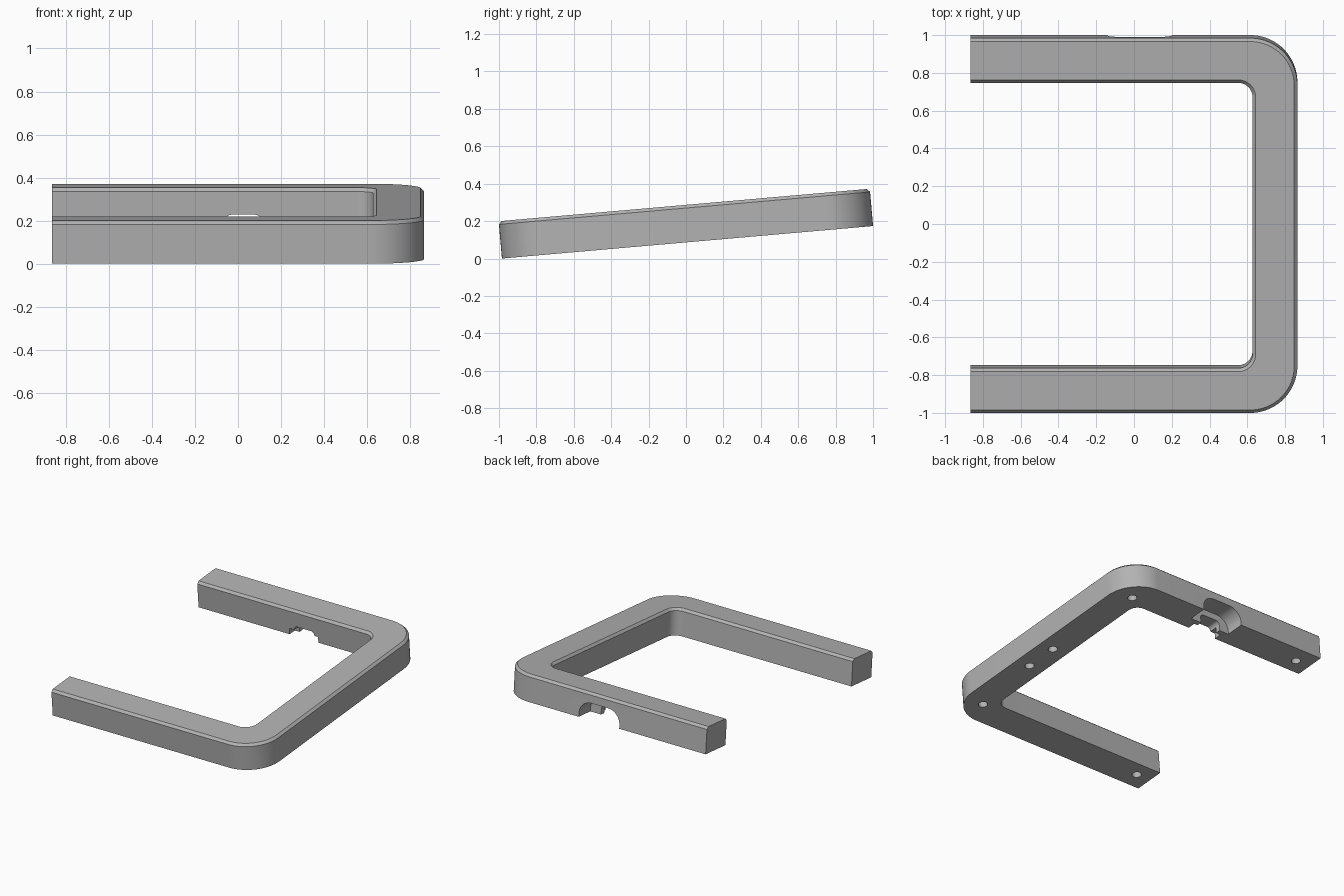
import bpy, bmesh, math
from mathutils import Matrix, Vector

if "Cube" in bpy.data.objects:
    bpy.data.objects.remove(bpy.data.objects["Cube"], do_unlink=True)

HALF_X, HALF_Y, HEIGHT = 0.865, 0.996, 0.2
WIDTH, CHAMFER = 0.238, 0.017
OUTER_R, INNER_R = 0.25, 0.075
TILT = math.radians(5)
STEPS = 20

grey = bpy.data.materials.new("grey plastic")
colour = (0.45, 0.45, 0.45, 1)
grey.diffuse_color = colour
grey.use_nodes = True
grey.node_tree.nodes["Principled BSDF"].inputs["Base Color"].default_value = colour


def make_object(name, bm):
    bmesh.ops.recalc_face_normals(bm, faces=bm.faces)
    mesh = bpy.data.meshes.new(name)
    bm.to_mesh(mesh)
    bm.free()
    mesh.materials.append(grey)
    obj = bpy.data.objects.new(name, mesh)
    bpy.context.collection.objects.link(obj)
    return obj


def skin(name, loops):
    """Join matching closed loops into a capped solid."""
    bm = bmesh.new()
    rings = [[bm.verts.new(p) for p in loop] for loop in loops]
    n = len(rings[0])
    for a, b in zip(rings, rings[1:]):
        for i in range(n):
            j = (i + 1) % n
            bm.faces.new((a[i], a[j], b[j], b[i]))
    bm.faces.new(rings[0])
    bm.faces.new(rings[-1])
    return make_object(name, bm)


def u_path(x_edge, y_edge, radius):
    """Rounded U from the open front end round to the open back end."""
    quarter = [(x_edge - radius + radius * math.sin(a),
                -y_edge + radius - radius * math.cos(a))
               for a in (math.pi / 2 * i / STEPS for i in range(STEPS + 1))]
    front = [(-HALF_X, -y_edge)] + quarter
    return front + [(x, -y) for x, y in reversed(front)]


# Frame: chamfered bar section lofted along the U
def outer(d):
    return u_path(HALF_X - d, HALF_Y - d, OUTER_R - d)


def inner(d):
    return u_path(HALF_X - WIDTH + d, HALF_Y - WIDTH + d, INNER_R + d)


shoulder = HEIGHT - CHAMFER
rails = [(outer(0), 0), (outer(0), shoulder), (outer(CHAMFER), HEIGHT),
         (inner(CHAMFER), HEIGHT), (inner(0), shoulder), (inner(0), 0)]
sections = [[(*path[i], z) for path, z in rails] for i in range(len(rails[0][0]))]
frame = skin("tilted_frame", sections)


def arch_cutter(name, centre, half, top, radius, y0, y1):
    """Slot open at the underside, with rounded upper corners."""
    arc = [(half - radius + radius * math.cos(a), top - radius + radius * math.sin(a))
           for a in (math.pi / 2 * i / 10 for i in range(11))]
    side = [(half, -0.05)] + arc
    profile = side + [(-x, z) for x, z in reversed(side)]
    return skin(name, [[(centre + x, y, z) for x, z in profile] for y in (y0, y1)])


def hole_cutter(x, y):
    bm = bmesh.new()
    bmesh.ops.create_cone(bm, cap_ends=True, segments=24, radius1=0.033, radius2=0.033,
                          depth=0.12, matrix=Matrix.Translation((x, y, 0)))
    return make_object("hole_cutter", bm)


# Stepped cable opening through the back arm
back, inside = HALF_Y, HALF_Y - WIDTH
cutters = [
    arch_cutter("plug_pocket", 0.03, 0.17, 0.125, 0.1, back - 0.14, back + 0.05),
    arch_cutter("cable_slot", 0.025, 0.085, 0.075, 0.03, inside - 0.03, back),
    arch_cutter("inner_notch", 0.02, 0.12, 0.045, 0.004, inside - 0.05, inside + 0.06),
]
# Round holes in the underside
for s in (-1, 1):
    cutters += [hole_cutter(-0.745, s * 0.87), hole_cutter(0.705, s * 0.815)]
cutters += [hole_cutter(0.748, 0), hole_cutter(0.748, -0.255)]

bpy.context.view_layer.objects.active = frame
for cutter in cutters:
    cutter.hide_render = True
    mod = frame.modifiers.new("cut", "BOOLEAN")
    mod.operation = "DIFFERENCE"
    mod.solver = "EXACT"
    mod.object = cutter
    bpy.ops.object.modifier_apply(modifier=mod.name)
    bpy.data.objects.remove(cutter, do_unlink=True)

# Lean the frame up towards the back, resting on its front edge
lift = Vector((0, shoulder * math.sin(TILT) / 2, HALF_Y * math.sin(TILT)))
frame.data.transform(Matrix.Translation(lift) @ Matrix.Rotation(TILT, 4, "X"))

bpy.ops.object.select_all(action="DESELECT")
frame.select_set(True)
bpy.ops.object.shade_smooth_by_angle(angle=math.radians(25))
